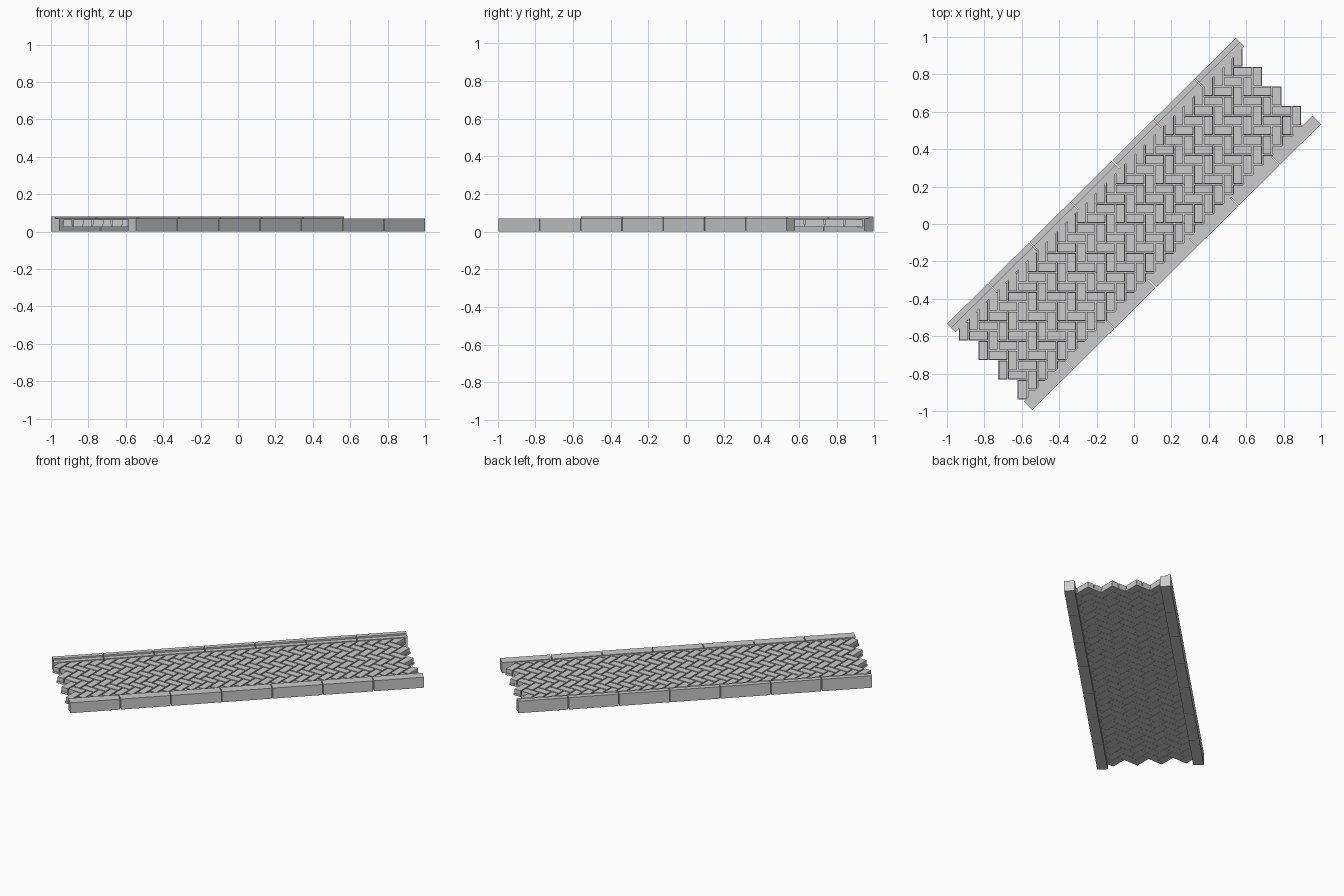
import bpy, bmesh, math
from mathutils import Vector, Matrix

if "Cube" in bpy.data.objects:
    bpy.data.objects.remove(bpy.data.objects["Cube"])

ANGLE = math.radians(44.7)      # direction of the path
LENGTH, WIDTH, CURB = 2.172, 0.648, 0.064
ROT = Matrix.Rotation(ANGLE, 4, 'Z')


def finish(bm, name):
    bmesh.ops.recalc_face_normals(bm, faces=bm.faces)
    me = bpy.data.meshes.new(name)
    bm.to_mesh(me)
    bm.free()
    ob = bpy.data.objects.new(name, me)
    bpy.context.collection.objects.link(ob)
    return ob


def box(bm, x0, x1, y0, y1, z0, z1):
    m = Matrix.Translation(((x0 + x1) / 2, (y0 + y1) / 2, (z0 + z1) / 2)) \
        @ Matrix.Diagonal((x1 - x0, y1 - y0, z1 - z0, 1))
    bmesh.ops.create_cube(bm, size=1, matrix=m)


def curb(name, profile, count=7, gap=0.005):
    """Row of stones, each a (across, z) profile extruded along the path."""
    bm = bmesh.new()
    step = (LENGTH + gap) / count
    for i in range(count):
        u = -LENGTH / 2 + i * step
        face = bm.faces.new([bm.verts.new((u, v, z)) for v, z in profile])
        new = bmesh.ops.extrude_face_region(bm, geom=[face])['geom']
        bmesh.ops.translate(bm, vec=(step - gap, 0, 0),
                            verts=[g for g in new if isinstance(g, bmesh.types.BMVert)])
    bmesh.ops.transform(bm, matrix=ROT, verts=bm.verts)
    return finish(bm, name)


# Curbs: stepped on the left, plain on the right
out, inn = WIDTH / 2, WIDTH / 2 - CURB
mid = (out + inn) / 2
curb("left_curb", [(inn, 0), (out, 0), (out, 0.08), (mid, 0.08), (mid, 0.07), (inn, 0.07)])
curb("right_curb", [(-out, 0), (-inn, 0), (-inn, 0.07), (-out, 0.07)])

# Herringbone paving, mortar bed under slightly smaller bricks
w = 0.0523
START = (-0.936, -0.624)
N = 29


def paving(name, z0, z1, inset):
    bm = bmesh.new()
    for lane in range(-2, 6):
        for i in range(N):
            x = START[0] + (2 * lane + i) * w
            y = START[1] + (i - 2 * lane) * w
            cells = [(x, x + w, y, y + 2 * w)]
            if i < N - 1:
                cells.append((x + w, x + 3 * w, y, y + w))
            for a, b, c, d in cells:
                box(bm, a + inset, b - inset, c + inset, d - inset, z0, z1)
    # Trim where the curbs cover the bricks
    side = ROT @ Vector((0, 1, 0))
    for n in (side, -side):
        bmesh.ops.bisect_plane(bm, geom=bm.verts[:] + bm.edges[:] + bm.faces[:],
                               plane_co=n * (inn + 0.004), plane_no=n, clear_outer=True)
    return finish(bm, name)


paving("mortar_bed", 0.025, 0.038, 0.0006)
paving("bricks", 0.038, 0.065, 0.004)
